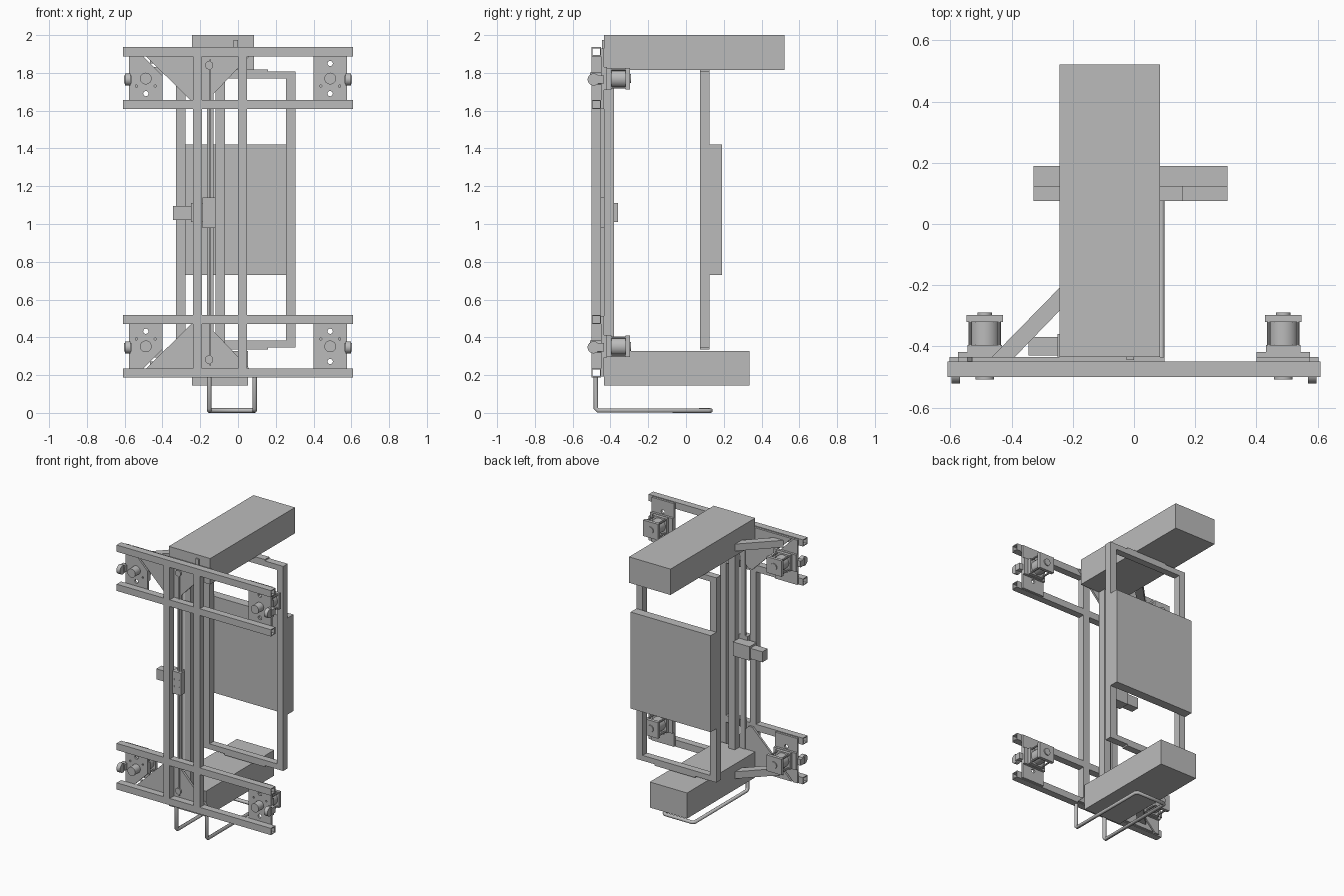
import bpy, bmesh, math
from mathutils import Matrix, Vector

old = bpy.data.objects.get("Cube")
if old:
    bpy.data.objects.remove(old, do_unlink=True)

grey = bpy.data.materials.new("machine grey")
grey.use_nodes = True
colour = (0.5, 0.5, 0.5, 1)
grey.diffuse_color = colour
grey.node_tree.nodes["Principled BSDF"].inputs["Base Color"].default_value = colour


def finish(name, bm, smooth=False):
    bmesh.ops.recalc_face_normals(bm, faces=bm.faces)
    mesh = bpy.data.meshes.new(name)
    bm.to_mesh(mesh)
    bm.free()
    mesh.materials.append(grey)
    ob = bpy.data.objects.new(name, mesh)
    bpy.context.collection.objects.link(ob)
    if smooth:
        bpy.ops.object.select_all(action='DESELECT')
        ob.select_set(True)
        bpy.context.view_layer.objects.active = ob
        bpy.ops.object.shade_smooth_by_angle()
    return ob


def box(name, x, y, z):
    """Box from its (low, high) range on each axis."""
    bm = bmesh.new()
    bmesh.ops.create_cube(bm, size=1)
    for v in bm.verts:
        v.co = [r[0] if c < 0 else r[1] for c, r in zip(v.co, (x, y, z))]
    return finish(name, bm)


def cylinder(name, centre, radius, depth, axis='Y', sides=24):
    bm = bmesh.new()
    bmesh.ops.create_cone(bm, cap_ends=True, segments=sides, radius1=radius,
                          radius2=radius, depth=depth)
    turn = Matrix.Rotation(math.pi / 2, 4, 'X' if axis == 'Y' else 'Y')
    bm.transform(Matrix.Translation(centre) @ turn)
    return finish(name, bm, True)


def plate(name, outline, y, holes=()):
    """Flat plate facing the front, with round holes given as (x, z, radius)."""
    bm = bmesh.new()
    loops = [outline]
    for hx, hz, r in holes:
        angles = [math.tau * i / 16 for i in range(16)]
        loops.append([(hx + r * math.cos(a), hz + r * math.sin(a)) for a in angles])
    edges = []
    for loop in loops:
        vs = [bm.verts.new((px, y[0], pz)) for px, pz in loop]
        edges += [bm.edges.new((a, b)) for a, b in zip(vs, vs[1:] + vs[:1])]
    bmesh.ops.triangle_fill(bm, edges=edges, use_beauty=True, use_dissolve=False)
    res = bmesh.ops.extrude_face_region(bm, geom=bm.faces[:])
    new = [g for g in res["geom"] if isinstance(g, bmesh.types.BMVert)]
    bmesh.ops.translate(bm, verts=new, vec=(0, y[1] - y[0], 0))
    return finish(name, bm)


def hollow_rail(name, x, y, z, wall=0.006):
    """Square tube along x, open at both ends."""
    bm = bmesh.new()
    rings = []
    for px in x:
        for w in (0, wall):
            rings.append([bm.verts.new((px, py, pz)) for py, pz in
                          ((y[0] + w, z[0] + w), (y[1] - w, z[0] + w),
                           (y[1] - w, z[1] - w), (y[0] + w, z[1] - w))])
    lo, li, ro, ri = rings
    for a, b in ((lo, ro), (li, ri), (lo, li), (ro, ri)):
        for i in range(4):
            j = (i + 1) % 4
            bm.faces.new((a[i], a[j], b[j], b[i]))
    return finish(name, bm)


# Front frame: four horizontal tubes and two uprights
FRONT = (-0.50, -0.45)
for name, z in (("lower", 0.188), ("lower_inner", 0.47),
                ("upper_inner", 1.608), ("upper", 1.888)):
    hollow_rail(name + "_cross_rail", (-0.61, 0.61), FRONT, (z, z + 0.048))
for name, x in (("right", -0.238), ("left", 0.0)):
    box(name + "_front_upright", (x, x + 0.048), FRONT, (0.236, 1.888))

# Rear column and linear guide
box("rear_column", (-0.12, -0.07), (-0.435, -0.38), (0.33, 1.815))
box("guide_rail", (-0.165, -0.13), (-0.45, -0.43), (0.25, 1.87))
box("guide_strip", (-0.152, -0.143), (-0.458, -0.45), (0.25, 1.87))
box("carriage", (-0.187, -0.12), (-0.475, -0.43), (0.98, 1.14))
box("carriage_gearbox", (-0.25, -0.12), (-0.44, -0.36), (1.01, 1.11))
box("carriage_motor", (-0.345, -0.25), (-0.43, -0.37), (1.02, 1.095))
for i in (-1, 1):
    for j in (-1, 1):
        cylinder("carriage_bolt", (-0.153 + 0.02 * i, -0.476, 1.06 + 0.025 * j),
                 0.005, 0.006, sides=10)

# Large upper and lower housings
box("upper_housing", (-0.243, 0.085), (-0.435, 0.522), (1.815, 2.0))
box("lower_housing", (-0.243, 0.052), (-0.435, 0.335), (0.145, 0.328))
box("upper_housing_tab", (-0.025, 0.0), (-0.445, -0.435), (1.93, 1.975))

# Rear rectangular frame and panel
DEEP = (0.075, 0.125)
for name, x in (("right", -0.328), ("left", 0.255)):
    box(name + "_rear_post", (x, x + 0.05), DEEP, (0.345, 1.808))
for name, z in (("bottom", 0.345), ("top", 1.77)):
    box(name + "_rear_bar", (-0.278, 0.255), DEEP, (z, z + 0.038))
for name, z in (("bottom", 0.335), ("top", 1.808)):
    box(name + "_mount_strip", (-0.16, 0.16), DEEP, (z, z + 0.01))
box("rear_panel", (-0.328, 0.305), (0.125, 0.19), (0.73, 1.42))

# Corner assemblies, mirrored top to bottom and side to side
for level, zc, up in (("upper", 1.77, 1), ("lower", 0.352, -1)):
    # Triangular gusset, pulley and diagonal brace
    plate(level + "_gusset",
          [(-0.53, zc + 0.16 * up), (0.10, zc + 0.16 * up),
           (-0.19, zc - 0.145 * up), (-0.22, zc - 0.145 * up)], (-0.45, -0.435),
          [(-0.153, zc + 0.07 * up, 0.012)])
    cylinder(level + "_pulley", (-0.153, -0.455, zc + 0.07 * up), 0.022, 0.012)
    zb = zc + 0.105 * up
    bm = bmesh.new()
    ring = [bm.verts.new((x, y, zb - 0.025)) for x, y in
            ((-0.465, -0.435), (-0.39, -0.435), (-0.24, -0.28), (-0.24, -0.205))]
    face = bm.faces.new(ring)
    ext = bmesh.ops.extrude_face_region(bm, geom=[face])
    bmesh.ops.translate(bm, vec=(0, 0, 0.05),
                        verts=[g for g in ext["geom"] if isinstance(g, bmesh.types.BMVert)])
    finish(level + "_diagonal_brace", bm)

    for side, s in (("right", -1), ("left", 1)):
        name = level + "_" + side
        xc = 0.488 * s
        # Mounting plate; those beside the gusset have a cut corner
        inner, outer = xc - 0.088 * s, xc + 0.088 * s
        top, low = zc + 0.16 * up, zc - 0.16 * up
        if s < 0:
            outline = [(outer, low), (inner, low), (inner, zc + 0.015 * up),
                       (-0.545, top), (outer, top)]
        else:
            outline = [(outer, low), (inner, low), (inner, top), (outer, top)]
        holes = [(xc, zc - 0.08 * up, 0.014)]
        if s > 0:
            holes.append((xc, zc + 0.08 * up, 0.014))
        holes += [(xc + 0.05 * i * s, zc - 0.04 * up, 0.006) for i in (-1, 1)]
        plate(name + "_motor_plate", outline, (-0.45, -0.435), holes)
        # Motor: base, body, tie rods, end cap and front hub
        box(name + "_motor_base", (xc - 0.088, xc + 0.088), (-0.435, -0.418),
            (zc - 0.06, zc + 0.06))
        box(name + "_motor_flange", (xc - 0.057, xc + 0.057), (-0.418, -0.395),
            (zc - 0.057, zc + 0.057))
        cylinder(name + "_motor_body", (xc, -0.357, zc), 0.049, 0.08)
        box(name + "_motor_cap", (xc - 0.06, xc + 0.06), (-0.32, -0.297),
            (zc - 0.057, zc + 0.057))
        cylinder(name + "_motor_boss", (xc, -0.295, zc), 0.024, 0.01)
        for i in (-1, 1):
            for j in (-1, 1):
                cylinder(name + "_tie_rod", (xc + 0.047 * i, -0.357, zc + 0.047 * j),
                         0.006, 0.08, sides=10)
        cylinder(name + "_motor_hub", (xc, -0.473, zc), 0.031, 0.07)
        # Edge roller with its bracket
        xr, zr = 0.583 * s, zc - 0.005
        box(name + "_roller_bracket", (xr - 0.02, xr + 0.02), (-0.48, -0.435),
            (zr - 0.022, zr + 0.022))
        cylinder(name + "_roller", (xr, -0.489, zr), 0.032, 0.028, 'X')

# Bent tube foot under the frame
curve = bpy.data.curves.new("tube_foot", 'CURVE')
curve.dimensions = '3D'
curve.bevel_depth = 0.0125
curve.bevel_resolution = 3
curve.use_fill_caps = True
half = [(0.088, -0.478, 0.19), (0.088, -0.478, 0.025), (0.088, -0.466, 0.0125),
        (0.088, 0.118, 0.0125), (0.076, 0.13, 0.0125)]
path = half + [(-0.064 - x, y, z) for x, y, z in reversed(half)]
spline = curve.splines.new('POLY')
spline.points.add(len(path) - 1)
for point, co in zip(spline.points, path):
    point.co = (*co, 1)
curve.materials.append(grey)
foot = bpy.data.objects.new("tube_foot", curve)
bpy.context.collection.objects.link(foot)
